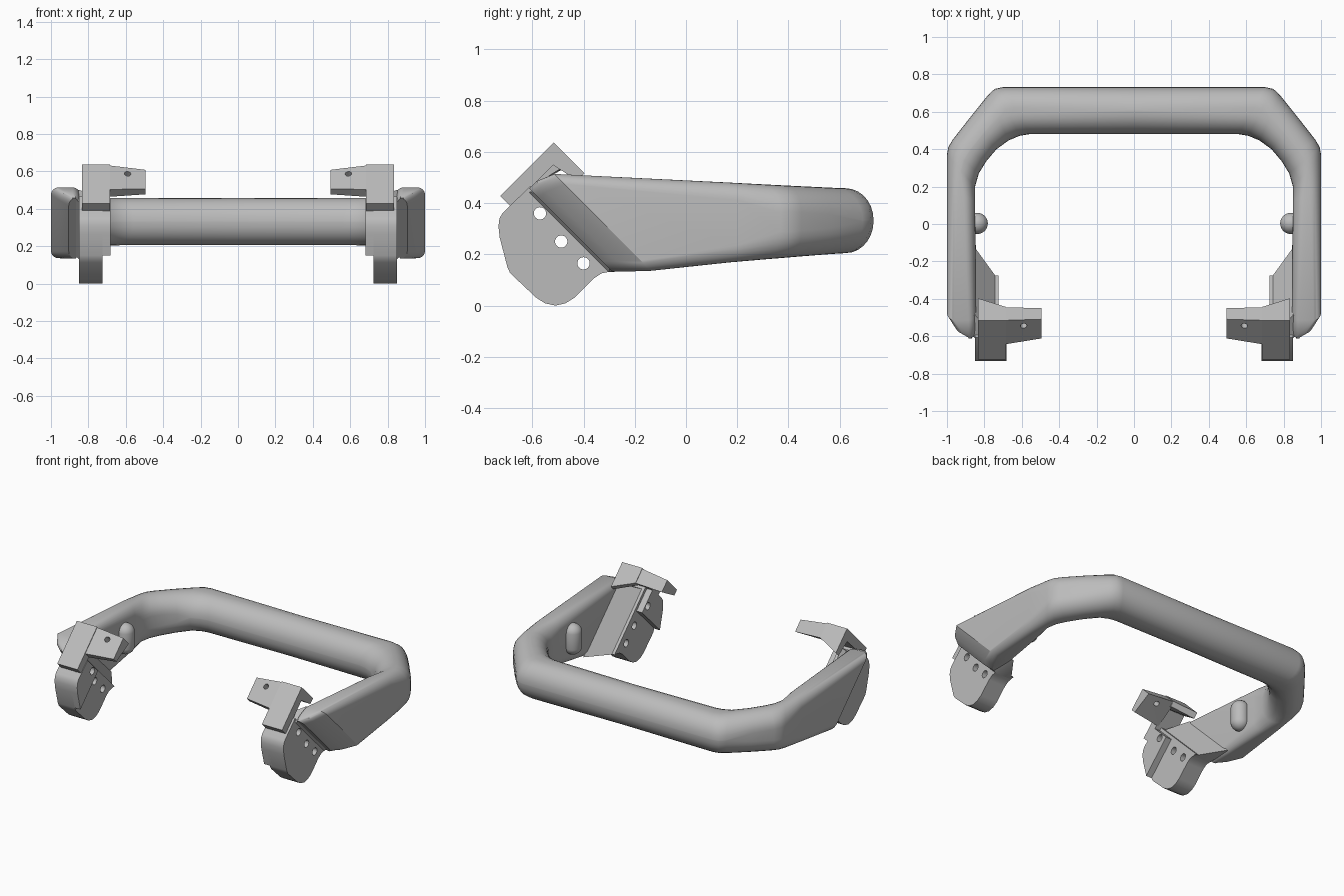
import bpy, bmesh, math
from mathutils import Matrix, Vector

if "Cube" in bpy.data.objects:
    bpy.data.objects.remove(bpy.data.objects["Cube"])

grey = bpy.data.materials.new("light grey")
grey.use_nodes = True
grey.diffuse_color = (0.5, 0.5, 0.5, 1)
grey.node_tree.nodes["Principled BSDF"].inputs["Base Color"].default_value = (0.5, 0.5, 0.5, 1)

R2 = math.sqrt(2)


def yz(u, n):
    """Tilted frame: u runs up and back, n runs up and forward."""
    return ((u - n) / R2, (u + n) / R2)


def finish(name, bm, cutter=None, mirror=True):
    bmesh.ops.recalc_face_normals(bm, faces=bm.faces)
    me = bpy.data.meshes.new(name)
    bm.to_mesh(me)
    bm.free()
    ob = bpy.data.objects.new(name, me)
    bpy.context.collection.objects.link(ob)
    me.materials.append(grey)
    if mirror:
        bpy.ops.object.select_all(action="DESELECT")
        bpy.context.view_layer.objects.active = ob
        ob.select_set(True)
        bpy.ops.object.shade_smooth_by_angle(angle=math.radians(32))
    if cutter:
        mod = ob.modifiers.new("holes", "BOOLEAN")
        mod.object, mod.solver = cutter, "EXACT"
    if mirror:
        mod = ob.modifiers.new("other side", "MIRROR")
        mod.use_clip = True
        mod.merge_threshold = 0.0005
    return ob


def prism(name, pts, x0, x1, cutter=None):
    bm = bmesh.new()
    ends = [[bm.verts.new((x, y, z)) for y, z in pts] for x in (x0, x1)]
    for ring in ends:
        bm.faces.new(ring)
    for i in range(len(pts)):
        j = (i + 1) % len(pts)
        bm.faces.new((ends[0][i], ends[0][j], ends[1][j], ends[1][i]))
    return finish(name, bm, cutter)


def hull(name, sections, cutter=None):
    """Convex solid through sections given as x and a list of (u, n)."""
    bm = bmesh.new()
    for x, pts in sections:
        for u, n in pts:
            bm.verts.new((x, *yz(u, n)))
    bmesh.ops.convex_hull(bm, input=bm.verts)
    bmesh.ops.dissolve_limit(bm, angle_limit=0.01, verts=bm.verts, edges=bm.edges)
    return finish(name, bm, cutter)


def cutters(name, rods):
    """Rods given as centre, axis, radius, length."""
    bm = bmesh.new()
    for centre, axis, r, length in rods:
        turn = Vector(axis).to_track_quat("Z", "Y").to_matrix().to_4x4()
        bmesh.ops.create_cone(bm, cap_ends=True, segments=24, radius1=r, radius2=r,
                              depth=length, matrix=Matrix.Translation(centre) @ turn)
    ob = finish(name, bm, mirror=False)
    ob.hide_render = True
    ob.hide_set(True)
    return ob


# Handle: rounded section lofted round the bend, ending in a slanted taper
def top(y):
    return 0.458 + (0.605 - y) * 0.05


def bottom(y):
    return 0.205 - (0.605 - y) * 0.082


def ring(a, b, zb, zt, u=None):
    a, b = Vector(a), Vector(b)
    w, h = (b - a).length, zt - zb
    r = min(w, h) * 0.5 * (0.8 if u is None and w < 0.2 else 0.98)
    if u is not None:
        r = 0.04
    pts = []
    for k, (sx, sz) in enumerate(((1, 1), (-1, 1), (-1, -1), (1, -1))):
        for i in range(8):
            t = math.radians(90 * k + 90 * i / 7)
            d = w / 2 + sx * (w / 2 - r) + r * math.cos(t)
            z = (zb + zt) / 2 + sz * (h / 2 - r) + r * math.sin(t)
            p = a.lerp(b, d / w)
            pts.append((p.x, p.y if u is None else u * R2 - z, z))
    return pts


bends = [((0, .48), (0, .732)), ((.56, .48), (.70, .732)), ((.61, .472), (.745, .722)),
         ((.67, .447), (.78, .69)), ((.735, .40), (.88, .565)), ((.79, .335), (.97, .45)),
         ((.83, .27), (.993, .41)), ((.85, .20), (1, .37)), ((.85, .12), (1, .2))]
rings = []
for a, b in bends:
    mid = (a[1] + b[1]) / 2
    rings.append(ring(a, b, bottom(mid), top(mid)))
for u, outer, zb, zt in ((0, 1, .136, .514), (-.07, .955, .133, .485), (-.11, .905, .133, .457)):
    rings.append(ring((.845, 0), (outer, 0), zb, zt, u))
bm = bmesh.new()
loops = [[bm.verts.new(p) for p in r] for r in rings]
for p, q in zip(loops, loops[1:]):
    for i in range(len(p)):
        j = (i + 1) % len(p)
        bm.faces.new((p[i], p[j], q[j], q[i]))
bm.faces.new(loops[-1])
finish("handle", bm)

# Mounting plates with three holes, and the thicker pad on their inner side
holes = cutters("plate_hole_cutter", [((s * .78, y, z), (1, 0, 0), .024, .5) for s in (1, -1)
                                      for y, z in ((-.57, .36), (-.487, .25), (-.40, .165))])
front = [(-.717, .36), (-.728, .34), (-.732, .31), (-.727, .265), (-.697, .15)]
under = [(-.688, .13), (-.672, .113), (-.585, .031), (-.55, .009), (-.51, 0), (-.47, .009),
         (-.435, .031), (-.36, .106), (-.33, .126), (-.29, .134)]
prism("mounting_plate", [yz(-.10, .76)] + front + under + [yz(-.10, .29)], .724, .85, holes)
prism("plate_pad", [yz(-.12, .758)] + front + [yz(-.12, .60)], .682, .74, holes)

# Sloped web joining plate and arm
hull("arm_web", [(.724, [(-.12, .305), (-.12, .745)]),
                 (.85, [(-.12, .305), (-.12, .745), (.01, .19), (.01, .70)]),
                 (.88, [(-.10, .32), (-.10, .72), (.0, .22), (.0, .68)])])

# Angled clamp bracket with a drilled ear
hull("bracket_plate", [(x, [(-.21, .755), (-.21, .815), (.085, .815), (.085, .755)])
                       for x in (.685, .835)])
hull("bracket_lip", [(.685, [(.02, .76), (.085, .76), (.05, .712), (.085, .712)]),
                     (.835, [(.02, .76), (.085, .76), (.045, .646), (.085, .646)])])
ear_hole = cutters("ear_hole_cutter", [((.59, *yz(.03, n)), (0, -1, 1), r, d)
                                       for n, r, d in ((.83, .032, .12), (.75, .017, .3))])
hull("bracket_ear", [(.70, [(-.10, .755), (-.10, .812), (.083, .812), (.083, .712)]),
                     (.495, [(-.075, .75), (-.075, .79), (.07, .79), (.07, .707)])], ear_hole)

# Rounded stud on the inside of each arm
bm = bmesh.new()
bmesh.ops.create_uvsphere(bm, u_segments=24, v_segments=13, radius=.057)
for v in bm.verts:
    v.co.z += math.copysign(.045, v.co.z)
    v.co += Vector((.838, .003, .32))
finish("inner_stud", bm)
